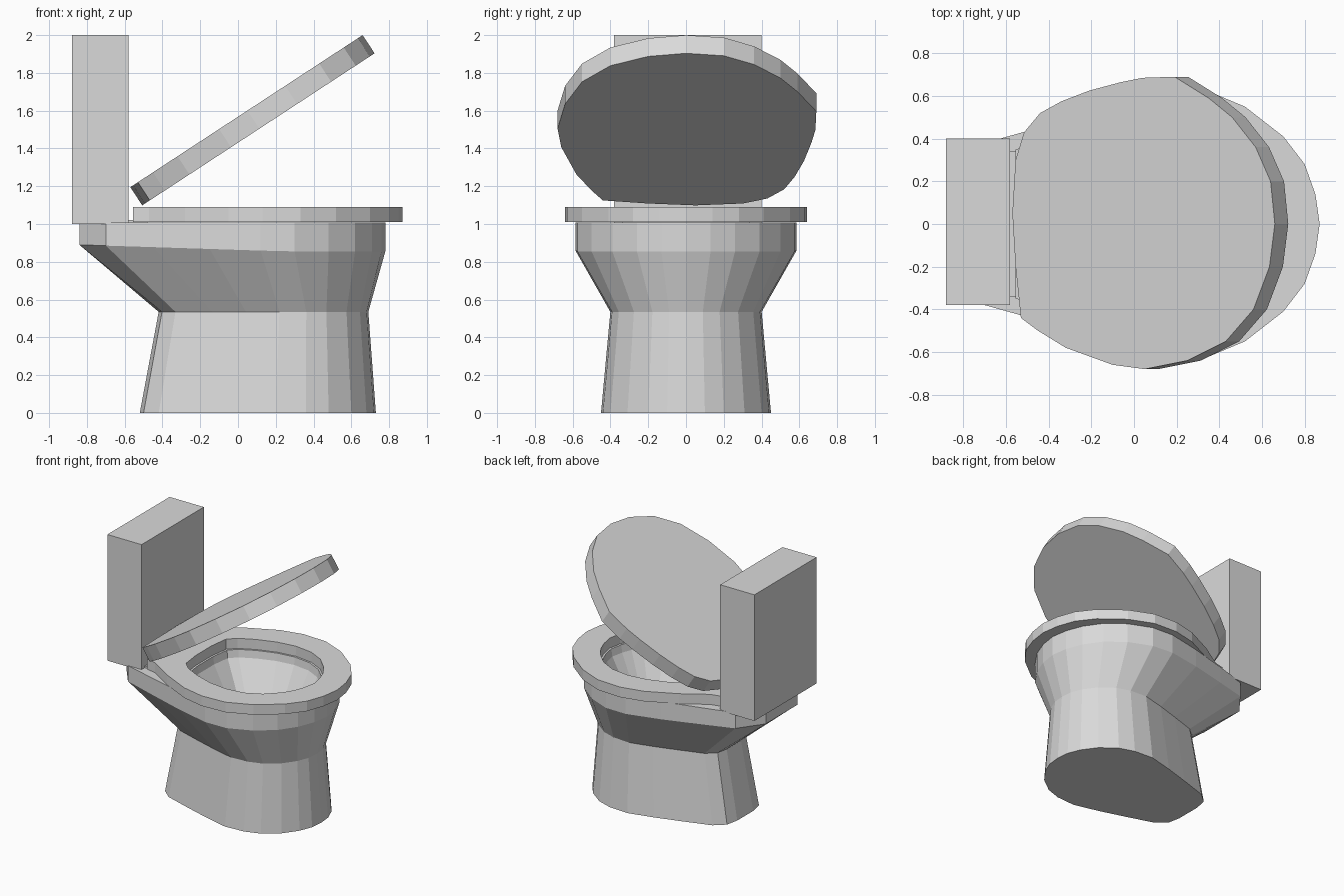
import bpy
import bmesh
import math

cube = bpy.data.objects.get("Cube")
if cube:
    bpy.data.objects.remove(cube, do_unlink=True)

# One ceramic colour for everything
ceramic = bpy.data.materials.new("light_grey_ceramic")
ceramic.use_nodes = True
colour = (0.7, 0.7, 0.7, 1)
ceramic.diffuse_color = colour
shader = ceramic.node_tree.nodes["Principled BSDF"]
shader.inputs["Base Color"].default_value = colour
shader.inputs["Roughness"].default_value = 0.6


def finish(name, bm):
    """Turn a bmesh into a flat shaded object."""
    bmesh.ops.recalc_face_normals(bm, faces=bm.faces)
    mesh = bpy.data.meshes.new(name)
    bm.to_mesh(mesh)
    bm.free()
    mesh.materials.append(ceramic)
    obj = bpy.data.objects.new(name, mesh)
    bpy.context.collection.objects.link(obj)
    return obj


def mirrored(half):
    """Closed outline from one side; the last point lies on the centre line."""
    return half + [(x, -y) for x, y in reversed(half[:-1])]


def ring(outline, height):
    """Lift an outline to a height, either a number or a function of x."""
    if callable(height):
        return [(x, y, height(x)) for x, y in outline]
    return [(x, y, height) for x, y in outline]


def scaled(outline, pivot, centre, factor_x, factor_y):
    return [(centre + (x - pivot) * factor_x, y * factor_y) for x, y in outline]


def loft(name, rings, closed=False):
    """Skin consecutive rings; cap the ends or join the last ring to the first."""
    bm = bmesh.new()
    loops = [[bm.verts.new(p) for p in points] for points in rings]
    pairs = list(zip(loops, loops[1:]))
    if closed:
        pairs.append((loops[-1], loops[0]))
    else:
        bm.faces.new(loops[0])
        bm.faces.new(loops[-1])
    for lower, upper in pairs:
        count = len(lower)
        for i in range(count):
            j = (i + 1) % count
            bm.faces.new((lower[i], lower[j], upper[j], upper[i]))
    return finish(name, bm)


def box(name, low, high):
    bm = bmesh.new()
    bmesh.ops.create_cube(bm, size=1)
    for v in bm.verts:
        v.co = [a if c < 0 else b for c, a, b in zip(v.co, low, high)]
    return finish(name, bm)


# Half outlines, from the back to the front
foot = mirrored([(-.52, .1), (-.5, .2), (-.42, .27), (-.2, .34), (0, .4), (.2, .45),
                 (.36, .44), (.48, .4), (.6, .31), (.68, .2), (.72, .1), (.73, 0)])
rim = mirrored([(-.84, .1), (-.84, .2), (-.7, .38), (-.45, .45), (-.15, .53), (.12, .585),
                (.3, .575), (.48, .5), (.62, .39), (.71, .26), (.76, .13), (.78, 0)])
seat_edge = mirrored([(-.555, .15), (-.555, .35), (-.47, .37), (-.28, .49), (-.05, .6),
                      (.13, .64), (.33, .63), (.52, .55), (.7, .41), (.8, .28),
                      (.85, .14), (.87, 0)])
opening = mirrored([(-.3, .1), (-.28, .25), (-.22, .31), (-.1, .37), (.05, .42), (.2, .44),
                    (.35, .42), (.47, .36), (.57, .26), (.62, .18), (.65, .1), (.67, 0)])


def rim_underside(x):
    return .855 + max(0, .25 - x) * .032


# Pedestal, flared bowl and hollow inside in one continuous skin
waist = scaled(foot, .105, .135, .888, .89)
inner_low = scaled(opening, .18, .2, .55, .5)
loft("bowl", [
    ring(foot, 0),
    ring(waist, .535),
    ring(rim, rim_underside),
    ring(rim, 1.009),
    ring(scaled(opening, .18, .18, .97, .97), 1.009),
    ring(scaled(opening, .18, .18, .95, .95), .95),
    ring(inner_low, .62),
])

# Seat ring
loft("seat", [
    ring(seat_edge, 1.01),
    ring(seat_edge, 1.09),
    ring(opening, 1.09),
    ring(opening, 1.01),
], closed=True)

# Hinge plate between seat and tank
box("hinge_plate", (-.6, -.34, 1), (-.48, .34, 1.022))

# Water tank
box("tank", (-.88, -.38, 1), (-.58, .4, 2))

# Half open lid, slightly uneven in outline, tilted about its back edge
lid_plan = [(-.57, .05), (-.555, .3), (-.515, .43), (-.44, .52), (-.34, .575), (-.21, .625),
            (-.06, .665), (.04, .685), (.19, .69), (.35, .59), (.46, .5), (.57, .36),
            (.64, .2), (.66, 0), (.635, -.2), (.56, -.4), (.43, -.55), (.25, -.64),
            (.05, -.68), (-.1, -.66), (-.32, -.58), (-.45, -.5), (-.53, -.44), (-.555, -.2)]
tilt = math.radians(33.2)
thickness = .115


def lid_height(x):
    return 1.195 + (x + .57) * math.tan(tilt)


lid_top = ring(lid_plan, lid_height)
lid_bottom = [(x + thickness * math.sin(tilt), y, z - thickness * math.cos(tilt))
              for x, y, z in lid_top]
loft("lid", [lid_bottom, lid_top])
